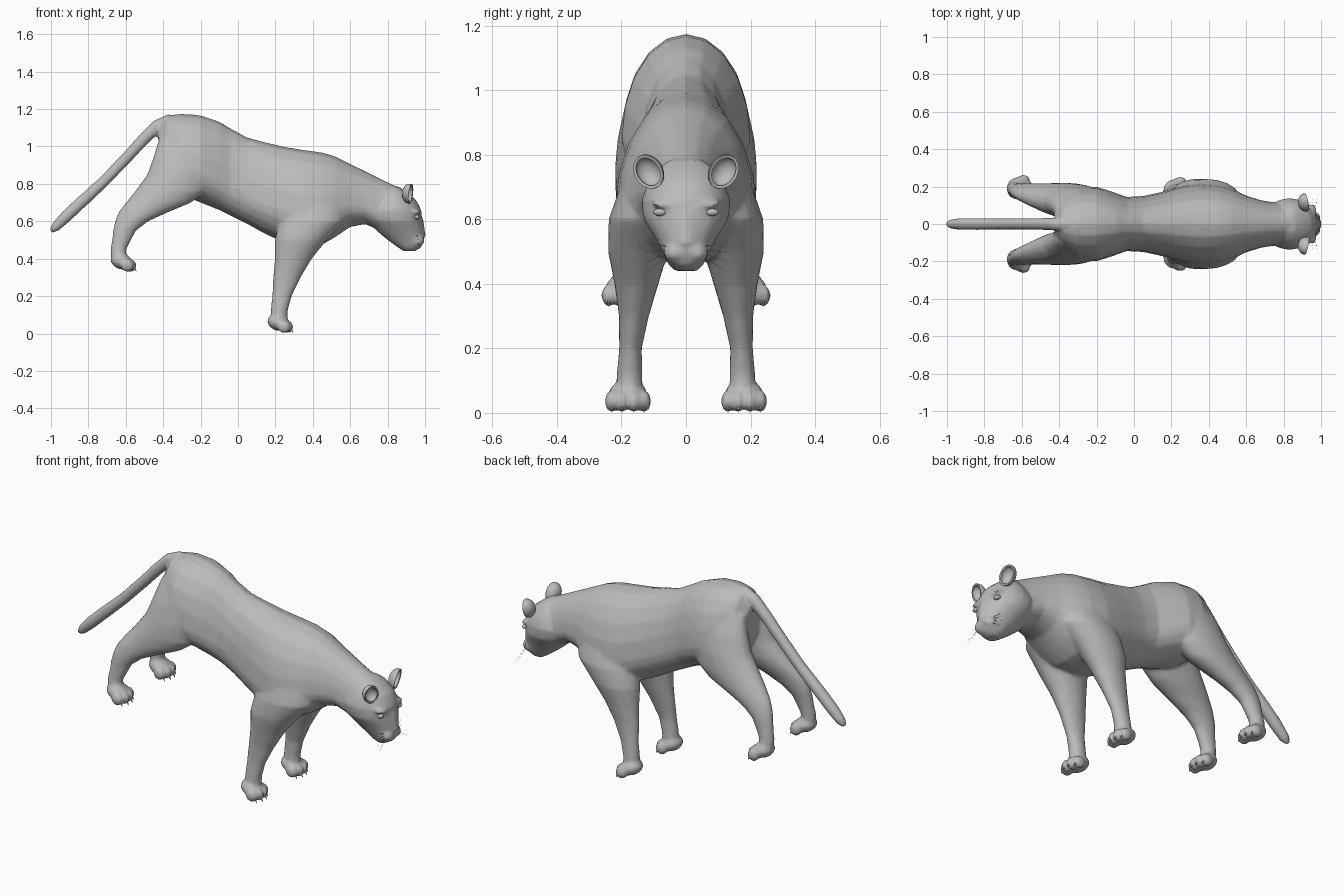
import bpy, bmesh, math
from mathutils import Vector, Matrix

cube = bpy.data.objects.get("Cube")
if cube:
    bpy.data.objects.remove(cube, do_unlink=True)

grey = bpy.data.materials.new("plain grey")
grey.use_nodes = True
grey.diffuse_color = (0.5, 0.5, 0.5, 1)
grey.node_tree.nodes["Principled BSDF"].inputs["Base Color"].default_value = (0.5, 0.5, 0.5, 1)


def finish(name, bm):
    """Turn a bmesh into a named object in the shared material."""
    bmesh.ops.recalc_face_normals(bm, faces=bm.faces)
    mesh = bpy.data.meshes.new(name)
    bm.to_mesh(mesh)
    bm.free()
    mesh.materials.append(grey)
    obj = bpy.data.objects.new(name, mesh)
    bpy.context.collection.objects.link(obj)
    return obj


def bridge(bm, rings):
    """Skin a list of point rings into a closed tube."""
    loops = [[bm.verts.new(p) for p in ring] for ring in rings]
    n = len(loops[0])
    for a, b in zip(loops, loops[1:]):
        for i in range(n):
            j = (i + 1) % n
            bm.faces.new((a[i], a[j], b[j], b[i]))
    bm.faces.new(loops[0])
    bm.faces.new(loops[-1])


ANGLES = [math.tau * i / 20 for i in range(20)]


def trunk(bm, rows, belly):
    """Egg sections along x: x, bottom, top, half width."""
    rings = []
    for x, low, high, half in rows:
        mid = low + belly * (high - low)
        rings.append([(x, half * math.cos(t),
                       mid + math.sin(t) * ((high - mid) if math.sin(t) > 0 else (mid - low)))
                      for t in ANGLES])
    bridge(bm, rings)


def column(bm, rows, side=1):
    """Oval sections up z: z, back, front, inner, outer."""
    rings = []
    for z, x0, x1, y0, y1 in rows:
        rings.append([((x0 + x1) / 2 + (x1 - x0) / 2 * math.cos(t),
                       side * ((y0 + y1) / 2 + (y1 - y0) / 2 * math.sin(t)), z)
                      for t in ANGLES])
    bridge(bm, rings)


def ball(bm, centre, size, tilt=0):
    m = (Matrix.Translation(centre) @ Matrix.Rotation(tilt, 4, 'Y')
         @ Matrix.Diagonal((*size, 1)))
    return bmesh.ops.create_uvsphere(bm, u_segments=16, v_segments=10, radius=1, matrix=m)["verts"]


def tube(bm, path):
    """Round sections along a path in the xz plane: x, z, radius."""
    rings = []
    for i, (x, z, r) in enumerate(path):
        a, b = path[max(i - 1, 0)], path[min(i + 1, len(path) - 1)]
        d = Vector((b[0] - a[0], 0, b[1] - a[1])).normalized()
        up = Vector((-d.z, 0, d.x))
        rings.append([Vector((x, 0, z)) + r * (up * math.sin(t) + Vector((0, math.cos(t), 0)))
                      for t in ANGLES])
    bridge(bm, rings)


FRONT_LEG = [(.06, .175, .265, .135, .215), (.12, .175, .265, .135, .215),
             (.2, .183, .287, .137, .207), (.3, .188, .335, .115, .208),
             (.4, .197, .395, .085, .222), (.5, .197, .475, .055, .242),
             (.6, .22, .57, .03, .24), (.7, .26, .57, .03, .205), (.8, .32, .54, .03, .155)]
HIND_LEG = [(.38, -.675, -.595, .155, .23), (.45, -.682, -.598, .152, .222),
            (.5, -.673, -.572, .147, .217), (.55, -.668, -.545, .137, .217),
            (.6, -.658, -.48, .12, .217), (.65, -.638, -.37, .1, .217),
            (.7, -.6, -.25, .07, .219), (.76, -.55, -.17, .04, .22),
            (.85, -.485, -.14, .02, .212), (.95, -.45, -.1, .01, .19),
            (1.05, -.42, -.12, .01, .14)]
# Paw anchors: x, outward y, z
PAWS = {"front": (.22, .18, 0), "hind": (-.618, .19, .328)}
TOES = [(-.05, .03), (-.018, .046), (.018, .046), (.05, .03)]

# Body: every fleshy part goes in one mesh and is fused
bm = bmesh.new()
trunk(bm, [(-.425, .9, 1.1, .07), (-.38, .8, 1.165, .14), (-.3, .74, 1.175, .195),
           (-.2, .7, 1.167, .2), (-.1, .66, 1.133, .167), (-.04, .63, 1.097, .145),
           (.05, .585, 1.048, .15), (.15, .53, 1.022, .172), (.25, .485, .998, .2),
           (.35, .463, .982, .22), (.45, .475, .968, .212), (.52, .515, .947, .19),
           (.6, .57, .907, .152), (.68, .585, .868, .127), (.76, .55, .828, .115),
           (.84, .55, .79, .105)], .32)

# Head, muzzle and nose
column(bm, [(.44, .885, .945, -.035, .035), (.46, .855, .98, -.055, .055),
            (.5, .8, .995, -.073, .073), (.55, .74, .995, -.1, .1),
            (.6, .7, .985, -.132, .132), (.66, .68, .98, -.138, .138),
            (.715, .72, .952, -.118, .118), (.755, .76, .905, -.09, .09),
            (.785, .8, .86, -.05, .05)])
ball(bm, (.975, 0, .57), (.022, .032, .075), -.1)
ball(bm, (.987, 0, .53), (.017, .026, .018))
for s in (1, -1):
    ball(bm, (.955, s * .033, .497), (.043, .036, .033))
    ball(bm, (.945, s * .068, .652), (.035, .04, .014), .3)

# Tail
tube(bm, [(-.3, 1.13, .03), (-.37, 1.138, .034), (-.43, 1.11, .034), (-.5, 1.043, .032),
          (-.6, .935, .03), (-.72, .81, .03), (-.84, .7, .032), (-.92, .625, .032),
          (-.975, .57, .026), (-1.0, .545, .012)])

# Legs and paws
for s in (1, -1):
    for legs, paw in ((FRONT_LEG, "front"), (HIND_LEG, "hind")):
        column(bm, legs, s)
        px, py, pz = PAWS[paw]
        ball(bm, (px - .005, s * py, pz + .058), (.06, .06, .043), .3)
        for dy, dx in TOES:
            ball(bm, (px + dx - .004, s * (py + dy), pz + .036), (.035, .022, .034), .3)
body = finish("body", bm)


def apply_modifier(obj, kind, **settings):
    mod = obj.modifiers.new(kind.lower(), kind)
    for key, value in settings.items():
        setattr(mod, key, value)
    bpy.ops.object.select_all(action='DESELECT')
    bpy.context.view_layer.objects.active = obj
    obj.select_set(True)
    bpy.ops.object.modifier_apply(modifier=mod.name)


apply_modifier(body, 'REMESH', mode='VOXEL', voxel_size=.009)
apply_modifier(body, 'SMOOTH', factor=.5, iterations=4)
apply_modifier(body, 'DECIMATE', ratio=.16)
parts = [body]

for s, label in ((1, "left"), (-1, "right")):
    # Ear: a half shell opening forward
    bm = bmesh.new()
    ball(bm, (0, 0, 0), (1, 1, 1))
    bmesh.ops.bisect_plane(bm, geom=bm.verts[:] + bm.edges[:] + bm.faces[:],
                           plane_co=(.15, 0, 0), plane_no=(1, 0, 0), clear_outer=True)
    place = (Matrix.Translation((.918, s * .116, .748)) @ Matrix.Rotation(s * -.55, 4, 'X')
             @ Matrix.Rotation(s * .3, 4, 'Z') @ Matrix.Diagonal((.042, .046, .056, 1)))
    bmesh.ops.transform(bm, matrix=place, verts=bm.verts)
    ear = finish(label + "_ear", bm)
    apply_modifier(ear, 'SOLIDIFY', thickness=.009, offset=-1)
    parts.append(ear)

    # Eye
    bm = bmesh.new()
    ball(bm, (.956, s * .08, .622), (.014, .022, .012))
    parts.append(finish(label + "_eye", bm))

    # Claws
    for paw, (px, py, pz) in PAWS.items():
        bm = bmesh.new()
        for dy, dx in TOES:
            m = (Matrix.Translation((px + dx + .022, s * (py + dy), pz + .015))
                 @ Matrix.Rotation(math.radians(150), 4, 'Y'))
            bmesh.ops.create_cone(bm, cap_ends=True, segments=6, radius1=.007,
                                  radius2=.001, depth=.03, matrix=m)
        parts.append(finish(label + "_" + paw + "_claws", bm))

    # Whiskers
    bm = bmesh.new()
    for i in range(4):
        start = Vector((.965, s * .055, .485 + .01 * i))
        end = start + Vector((.012 - .012 * i, s * .075, -.05 + .022 * i))
        turn = (end - start).to_track_quat('Z', 'Y').to_matrix().to_4x4()
        bmesh.ops.create_cone(bm, cap_ends=True, segments=4, radius1=.0009, radius2=.0003,
                              depth=(end - start).length,
                              matrix=Matrix.Translation((start + end) / 2) @ turn)
    parts.append(finish(label + "_whiskers", bm))

bpy.ops.object.select_all(action='DESELECT')
for obj in parts:
    obj.select_set(True)
bpy.context.view_layer.objects.active = body
bpy.ops.object.shade_smooth_by_angle(angle=math.radians(35))
